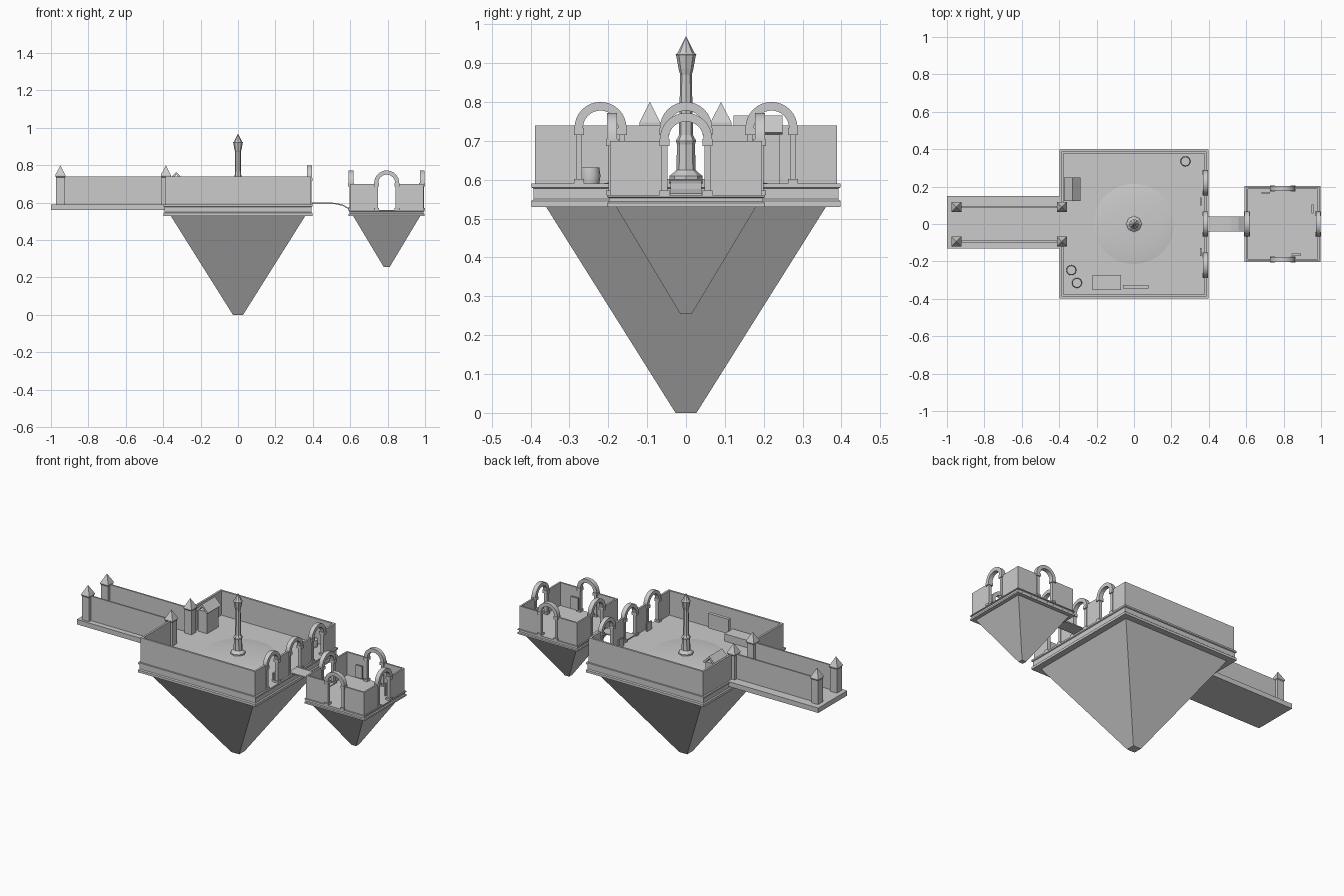
import bpy, bmesh, math
from mathutils import Vector, Matrix

if "Cube" in bpy.data.objects:
    bpy.data.objects.remove(bpy.data.objects["Cube"])


def finish(bm, name, smooth=False):
    bmesh.ops.recalc_face_normals(bm, faces=bm.faces)
    me = bpy.data.meshes.new(name)
    bm.to_mesh(me)
    bm.free()
    ob = bpy.data.objects.new(name, me)
    bpy.context.collection.objects.link(ob)
    if smooth:
        bpy.ops.object.select_all(action='DESELECT')
        ob.select_set(True)
        bpy.context.view_layer.objects.active = ob
        bpy.ops.object.shade_smooth_by_angle(angle=math.radians(35))
    return ob


def add_box(bm, x0, x1, y0, y1, z0, z1):
    m = Matrix.Translation(((x0 + x1) / 2, (y0 + y1) / 2, (z0 + z1) / 2))
    m = m @ Matrix.Diagonal((x1 - x0, y1 - y0, z1 - z0, 1))
    bmesh.ops.create_cube(bm, size=1, matrix=m)


def box(name, *dims):
    bm = bmesh.new()
    add_box(bm, *dims)
    return finish(bm, name)


def lathe(name, profile, n, cx=0, cy=0, turn=0, smooth=False):
    """Revolve (radius, z) points into a closed n-sided solid."""
    bm = bmesh.new()
    rings = []
    for r, z in profile:
        a = [turn + 2 * math.pi * i / n for i in range(n)]
        rings.append([bm.verts.new((cx + r * math.cos(t), cy + r * math.sin(t), z)) for t in a])
    for p, q in zip(rings, rings[1:]):
        for i in range(n):
            j = (i + 1) % n
            bm.faces.new((p[i], p[j], q[j], q[i]))
    bm.faces.new(rings[0])
    bm.faces.new(rings[-1])
    bmesh.ops.remove_doubles(bm, verts=bm.verts, dist=1e-5)
    return finish(bm, name, smooth)


def square_loft(name, profile, cx=0, cy=0):
    """Four-sided lathe whose radii are half-widths."""
    return lathe(name, [(h * math.sqrt(2), z) for h, z in profile], 4, cx, cy, math.pi / 4)


def prism(name, pts, axis_vec, to3d, smooth=False):
    bm = bmesh.new()
    f = bm.faces.new([bm.verts.new(to3d(*p)) for p in pts])
    g = bmesh.ops.extrude_face_region(bm, geom=[f])
    bmesh.ops.translate(bm, vec=axis_vec, verts=[v for v in g['geom'] if isinstance(v, bmesh.types.BMVert)])
    return finish(bm, name, smooth)


def arch(name, cx, cy, z0, spring, angle):
    """Round arch spanning local x, with plinths and capitals."""
    ro, ri, d, n = 0.067, 0.045, 0.013, 16
    arc = lambda r: [(r * math.cos(math.pi * i / n), spring + r * math.sin(math.pi * i / n)) for i in range(n + 1)]
    pts = [(ro, spring - .001)] + arc(ro) + arc(ri)[::-1]
    ob = prism(name, pts[1:], Vector((0, 2 * d, 0)), lambda x, z: Vector((x, -d, z)), True)
    bm = bmesh.new()
    for s in (-1, 1):
        a, b = sorted((s * .047, s * .063))
        add_box(bm, a, b, -.010, .010, z0, spring)
        for za, zb in ((z0, z0 + .012), (spring - .018, spring)):
            add_box(bm, a - .005, b + .005, -.016, .016, za, zb)
    legs = finish(bm, name + "_legs")
    for o in (ob, legs):
        o.matrix_world = Matrix.Translation((cx, cy, 0)) @ Matrix.Rotation(angle, 4, 'Z')


H = math.pi / 2

# main island: rock, stepped slab, walls
square_loft("main_rock", [(.027, 0), (.36, .53)])
square_loft("main_slab", [(.398, .53), (.398, .545), (.392, .55), (.392, .577), (.398, .58), (.398, .59)])
W, T = .388, .012
bm = bmesh.new()
for s in (-1, 1):
    a, b = sorted((s * W, s * (W - T)))
    add_box(bm, -W, W, a, b, .59, .74)
    # left wall, open at the causeway
    a, b = sorted((s * .09, s * (W - T)))
    add_box(bm, -W, -W + T, a, b, .59, .74)
    # right wall, split by the three arches
    for p, q in ((.055, .165), (.275, W - T)):
        a, b = sorted((s * p, s * q))
        add_box(bm, W - T, W, a, b, .59, .74)
finish(bm, "main_walls")
for i, y in enumerate((-.22, 0, .22)):
    arch("main_arch_%d" % i, .382, y, .59, .733, H)

# shallow round mound and central spire
lathe("plaza_mound", [(.22, .589), (.2, .5925), (.15, .597), (.1, .600), (.03, .602), (0, .602)], 48, smooth=True)
lathe("spire", [(.042, .59), (.042, .61), (.032, .618), (.025, .625), (.023, .69), (.026, .70), (.018, .715),
                (.015, .87), (.019, .885), (.025, .918), (.027, .922), (.022, .926), (0, .97)], 8)

# causeway with parapets and posts
box("causeway", -1, -.39, -.13, .15, .56, .59)
for s, y in ((0, -.093), (1, .09)):
    box("parapet_%d" % s, -.95, -.39, y - .005, y + .005, .59, .74)
    for k, x in enumerate((-.95, -.386)):
        square_loft("post_%d%d" % (s, k), [(.023, .59), (.023, .735), (.027, .74), (.027, .747), (0, .80)], x, y)

# small island
C, R = .795, .203
square_loft("small_rock", [(.015, .255), (.18, .53)], C)
square_loft("small_slab", [(.203, .53), (.203, .54), (.198, .544), (.198, .553), (.203, .555), (.203, .56)], C)
bm = bmesh.new()
w = .196
for s in (-1, 1):
    for t in (-1, 1):
        a, b = sorted((s * .055, s * w))
        c, d = sorted((t * (w - .01), t * w))
        add_box(bm, C + a, C + b, c, d, .56, .70)
        a, b = sorted((s * .055, s * (w - .01)))
        add_box(bm, C + c, C + d, a, b, .56, .70)
finish(bm, "small_walls")
for i in range(4):
    arch("small_arch_%d" % i, C + .19 * round(math.cos(i * H)), .19 * round(math.sin(i * H)), .56, .705, (i + 1) * H)

# thin sagging bridge between the islands
top = [(.37, .601), (.48, .601), (.52, .599), (.56, .59), (.585, .576), (.62, .565)]
prism("bridge", top + [(x, z - .007) for x, z in reversed(top)], Vector((0, .08, 0)),
      lambda x, z: Vector((x, -.04, z)))

# stall with gable roof
box("stall_body", -.362, -.30, .13, .24, .59, .722)
prism("stall_roof", [(-.373, .722), (-.33, .765), (-.287, .722), (-.30, .716), (-.33, .75), (-.36, .716)],
      Vector((0, .126, 0)), lambda x, z: Vector((x, .122, z)))

# barrels, crate and boards
for i, (x, y) in enumerate(((-.335, -.247), (-.305, -.315), (.275, .335))):
    lathe("barrel_%d" % i, [(.024, .59), (.027, .61), (.024, .632)], 16, x, y, smooth=True)
box("crate", -.223, -.07, -.352, -.272, .59, .635)
box("notice_board", -.06, .077, -.345, -.325, .61, .70)
for i, (x, y, a, b) in enumerate(((.705, .167, .022, .005), (.955, .08, .005, .025), (.868, -.163, .025, .005))):
    box("small_board_%d" % i, x - a, x + a, y - b, y + b, .575, .65)
for i, y in enumerate((-.15, .12)):
    box("bench_%d" % i, .352, .36, y - .022, y + .022, .59, .64)
